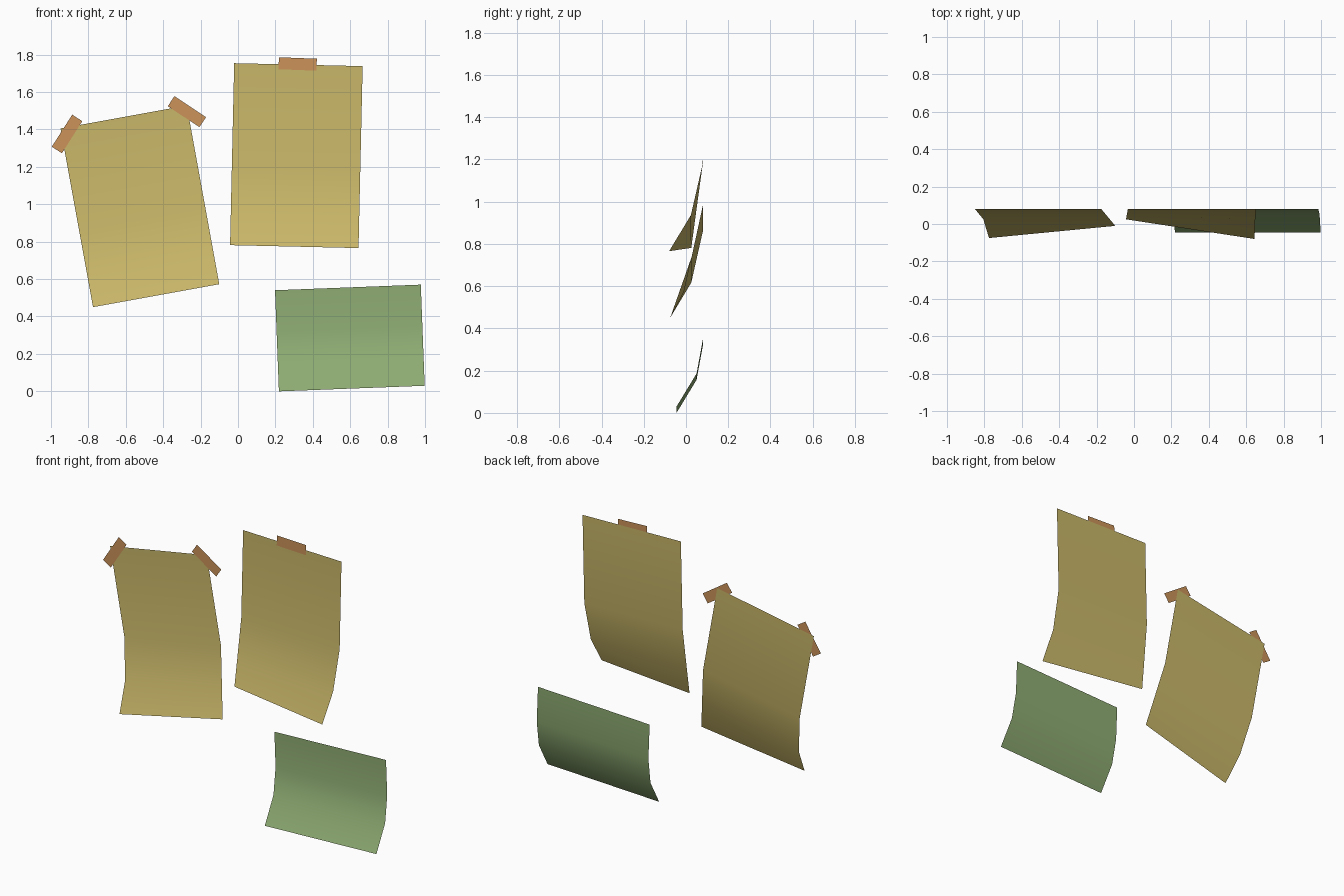
import bpy
from math import radians, cos, sin

if "Cube" in bpy.data.objects:
    bpy.data.objects.remove(bpy.data.objects["Cube"])

WALL = 0.08


def material(name, rgb):
    m = bpy.data.materials.new(name)
    m.diffuse_color = (*rgb, 1)
    m.use_nodes = True
    m.node_tree.nodes["Principled BSDF"].inputs["Base Color"].default_value = m.diffuse_color
    return m


paper_mat = material("aged_paper", (0.58, 0.47, 0.14))
green_mat = material("green_paper", (0.27, 0.41, 0.17))
tape_mat = material("tape", (0.60, 0.29, 0.10))


def sheet(name, centre, size, angle, rows, mat):
    """Upright rotated sheet; rows = (fraction down, y at left, y at right)."""
    c, s = cos(radians(angle)), sin(radians(angle))
    w, h = size
    verts, faces = [], []
    for t, y_left, y_right in rows:
        v = h * (0.5 - t)
        for u, y in ((-w / 2, y_left), (w / 2, y_right)):
            verts.append((centre[0] + u * c - v * s, y, centre[1] + u * s + v * c))
    for i in range(0, 2 * len(rows) - 2, 2):
        faces.append((i + 2, i + 3, i + 1, i))
    mesh = bpy.data.meshes.new(name)
    mesh.from_pydata(verts, [], faces)
    mesh.materials.append(mat)
    mesh.polygons.foreach_set("use_smooth", [True] * len(faces))
    obj = bpy.data.objects.new(name, mesh)
    bpy.context.collection.objects.link(obj)
    return obj


# Papers: flat against the wall on top, lower edge curling forward
sheet("left_paper", (-0.5245, 0.989), (0.686, 0.971), 10.3,
      [(0, WALL, WALL), (0.57, WALL, WALL), (0.825, 0.025, 0.027), (1, -0.075, -0.01)], paper_mat)
sheet("right_paper", (0.312, 1.26), (0.687, 0.973), -1.3,
      [(0, WALL, WALL), (0.57, WALL, WALL), (0.825, 0.048, 0.023), (1, 0.025, -0.08)], paper_mat)
sheet("green_paper", (0.598, 0.285), (0.78, 0.541), 2.2,
      [(0, WALL, WALL), (0.41, WALL, WALL), (0.71, 0.05, 0.05), (1, -0.045, -0.045)], green_mat)

# Tape strips holding the two tall papers
for name, centre, angle in (("left_tape", (-0.914, 1.376), 57.5),
                            ("middle_tape", (-0.273, 1.495), -33.6),
                            ("right_tape", (0.319, 1.750), -2.2)):
    y = WALL - 0.003
    sheet(name, centre, (0.203, 0.064), angle, [(0, y, y), (1, y, y)], tape_mat)
